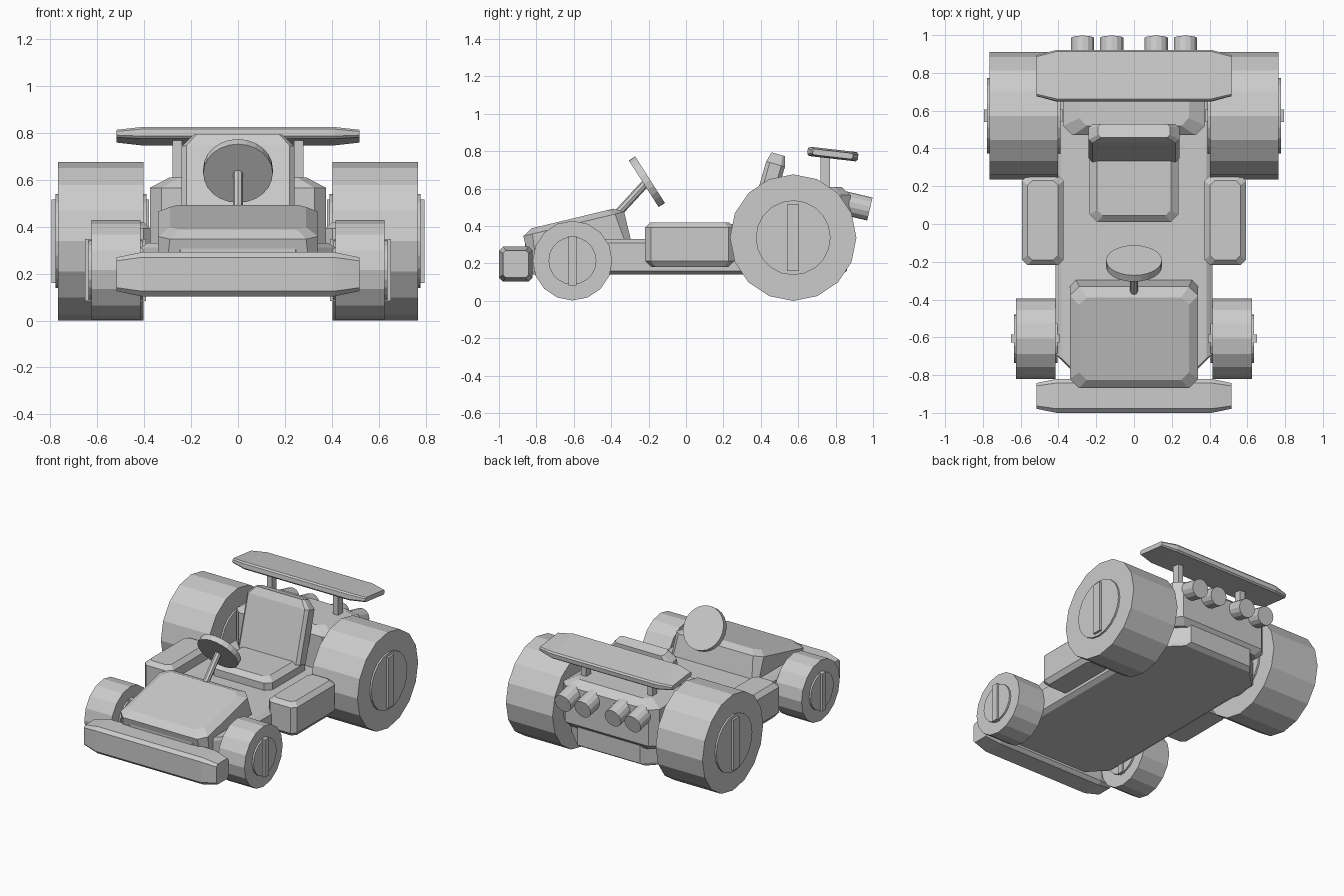
import bpy, bmesh
from math import radians
from mathutils import Matrix, Vector

if "Cube" in bpy.data.objects:
    bpy.data.objects.remove(bpy.data.objects["Cube"])


def finish(name, bm, mirror=False):
    bmesh.ops.recalc_face_normals(bm, faces=bm.faces)
    mesh = bpy.data.meshes.new(name)
    bm.to_mesh(mesh)
    bm.free()
    ob = bpy.data.objects.new(name, mesh)
    bpy.context.collection.objects.link(ob)
    if mirror:
        ob.modifiers.new("mirror", 'MIRROR')
    return ob


def loft(name, axis, rings, loc=(0, 0, 0), tilt=0, mirror=False):
    """Solid through corner-cut rectangles; ring = (position, half u, half v, cut)."""
    bm = bmesh.new()
    m = Matrix.Translation(loc) @ Matrix.Rotation(radians(tilt), 4, 'X')
    loops = []
    for t, a, b, c in rings:
        pts = [(a, b - c), (a - c, b), (c - a, b), (-a, b - c),
               (-a, c - b), (c - a, -b), (a - c, -b), (a, c - b)]
        loops.append([bm.verts.new(m @ Vector((u, v, t) if axis == 'Z' else (t, u, v)))
                      for u, v in pts])
    for lo, hi in zip(loops, loops[1:]):
        for i in range(8):
            j = (i + 1) % 8
            bm.faces.new((lo[i], lo[j], hi[j], hi[i]))
    bm.faces.new(loops[0])
    bm.faces.new(loops[-1])
    return finish(name, bm, mirror)


def box(name, lo, hi, mirror=False):
    bm = bmesh.new()
    lo, hi = Vector(lo), Vector(hi)
    m = Matrix.Translation((lo + hi) / 2) @ Matrix.Diagonal((*(hi - lo), 1))
    bmesh.ops.create_cube(bm, size=1, matrix=m)
    return finish(name, bm, mirror)


def rod(name, p, q, r, sides, mirror=False):
    """Cylinder between two points."""
    bm = bmesh.new()
    p, q = Vector(p), Vector(q)
    d = q - p
    m = Matrix.Translation((p + q) / 2) @ d.to_track_quat('Z', 'Y').to_matrix().to_4x4()
    bmesh.ops.create_cone(bm, cap_ends=True, segments=sides, radius1=r, radius2=r,
                          depth=d.length, matrix=m)
    return finish(name, bm, mirror)


# wheels: tyre, hub showing on both faces, raised bar across the hub
def wheel(name, y, z, r, x0, x1, hub_r, bar_w, bar_h):
    rod(name + "_tyre", (x0, y, z), (x1, y, z), r, 16, True)
    rod(name + "_hub", (x0 - .012, y, z), (x1 + .012, y, z), hub_r, 20, True)
    box(name + "_bar", (x0 - .024, y - bar_w, z - bar_h),
        (x1 + .028, y + bar_w, z + bar_h), True)


wheel("rear_wheel", .573, .338, .338, .402, .766, .2, .032, .178)
wheel("front_wheel", -.607, .215, .213, .416, .624, .128, .021, .132)

# chassis floor
loft("chassis", 'Z', [(.14, .385, .83, .12), (.16, .415, .86, .17),
                      (.31, .415, .86, .17), (.33, .385, .83, .12)])

# bonnet, tilted down to the front
loft("bonnet", 'Z', [(.36, .34, .277, .03), (.54, .34, .277, .05), (.57, .29, .225, .04)],
     (0, -.474, -.114), 13.5)

# bumper and rear wing share the tapered bar shape
loft("front_bumper", 'X', [(-.517, .068, .072, .015), (-.41, .09, .094, .022),
                           (.41, .09, .094, .022), (.517, .068, .072, .015)],
     (0, -.91, .197))
loft("rear_wing", 'X', [(-.517, .108, .016, .008), (-.41, .136, .025, .01),
                        (.41, .136, .025, .01), (.517, .108, .016, .008)],
     (0, .785, .785), -6.5)
box("wing_strut", (.238, .718, .52), (.278, .771, .785), True)

# engine block and exhausts
loft("engine_block", 'Z', [(.27, .33, .17, .04), (.31, .375, .205, .05),
                           (.565, .375, .205, .05), (.61, .29, .155, .04)], (0, .675, 0))
for i, x in enumerate((.118, .272)):
    rod("exhaust_%d" % (i + 1), (x, .75, .546), (x, .983, .491), .063, 14, True)

# side pods
loft("side_pod", 'Z', [(.18, .085, .205, .025), (.212, .11, .238, .03),
                       (.392, .11, .238, .03), (.42, .08, .21, .025)],
     (.483, .02, 0), 0, True)

# seat
loft("seat_cushion", 'Z', [(.3, .235, .22, .04), (.38, .235, .22, .04),
                           (.41, .195, .185, .03)], (0, .23, 0))
loft("seat_back", 'Z', [(0, .24, .052, .02), (.365, .24, .052, .02),
                        (.42, .19, .038, .015)], (0, .378, .38), -16)

# steering wheel and column
c, n = Vector((0, -.209, .637)), Vector((0, .843, .538))
rod("steering_wheel", c - n * .02, c + n * .02, .148, 24)
rod("steering_column", (0, -.39, .44), (0, -.215, .63), .022, 8)
